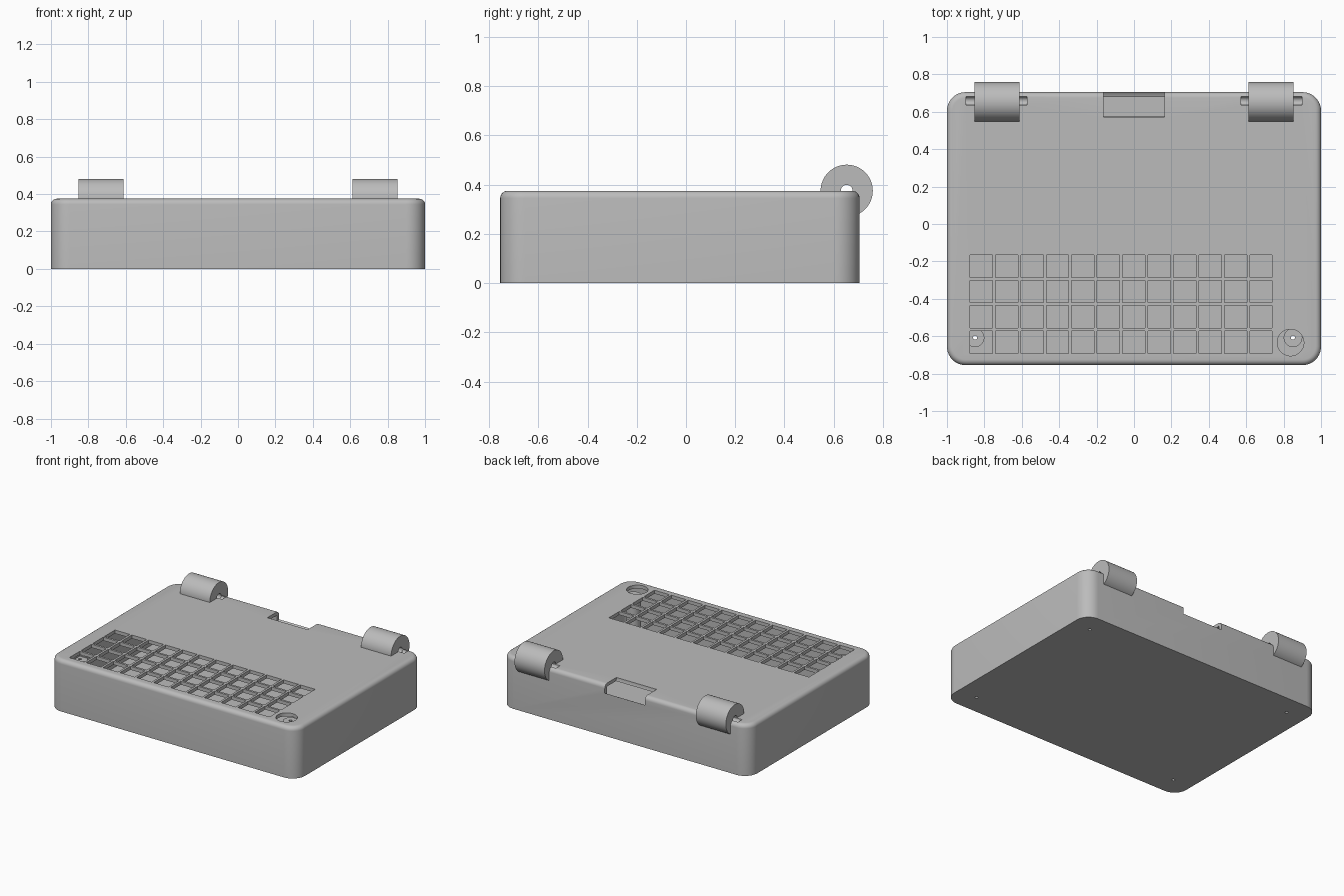
import bpy, bmesh
from math import radians
from mathutils import Matrix, Vector

cube = bpy.data.objects.get("Cube")
if cube:
    bpy.data.objects.remove(cube, do_unlink=True)

GREY = (0.5, 0.5, 0.5, 1)
grey = bpy.data.materials.new("plain grey")
grey.use_nodes = True
grey.diffuse_color = GREY
grey.node_tree.nodes["Principled BSDF"].inputs["Base Color"].default_value = GREY

TOP, BACK, FRONT = 0.375, 0.705, -0.755
WALL = 0.025
MID_Y = (BACK + FRONT) / 2
AXIS_Y = 0.653


def add_box(bm, lo, hi):
    lo, hi = Vector(lo), Vector(hi)
    m = Matrix.Translation((lo + hi) / 2) @ Matrix.Diagonal((*(hi - lo), 1))
    return bmesh.ops.create_cube(bm, size=1, matrix=m)["verts"]


def add_rod(bm, centre, radius, length, along_x=False, sides=48):
    m = Matrix.Translation(centre)
    if along_x:
        m = m @ Matrix.Rotation(radians(90), 4, "Y")
    bmesh.ops.create_cone(bm, cap_ends=True, segments=sides, radius1=radius,
                          radius2=radius, depth=length, matrix=m)


def finish(bm, name):
    bmesh.ops.recalc_face_normals(bm, faces=bm.faces)
    mesh = bpy.data.meshes.new(name)
    bm.to_mesh(mesh)
    bm.free()
    mesh.materials.append(grey)
    obj = bpy.data.objects.new(name, mesh)
    bpy.context.scene.collection.objects.link(obj)
    return obj


def combine(target, tool, operation="DIFFERENCE"):
    mod = target.modifiers.new("cut", "BOOLEAN")
    mod.operation, mod.solver, mod.object = operation, "EXACT", tool
    bpy.context.view_layer.update()
    result = target.evaluated_get(bpy.context.evaluated_depsgraph_get())
    mesh = bpy.data.meshes.new_from_object(result)
    target.modifiers.clear()
    target.data = mesh
    bpy.data.objects.remove(tool, do_unlink=True)


def smooth(obj):
    bpy.ops.object.select_all(action="DESELECT")
    obj.select_set(True)
    bpy.context.view_layer.objects.active = obj
    bpy.ops.object.shade_smooth_by_angle(angle=radians(30))


def rounded_case(name, inset, z0, z1, top_radius):
    bm = bmesh.new()
    add_box(bm, (-1 + inset, FRONT + inset, z0), (1 - inset, BACK - inset, z1))
    upright = [e for e in bm.edges if abs(e.verts[0].co.z - e.verts[1].co.z) > 0.1]
    bmesh.ops.bevel(bm, geom=upright, offset=0.1 - inset, segments=10,
                    profile=0.5, affect="EDGES")
    if top_radius:
        rim = [e for e in bm.edges if all(abs(v.co.z - z1) < 1e-4 for v in e.verts)]
        bmesh.ops.bevel(bm, geom=rim, offset=top_radius, segments=6,
                        profile=0.5, affect="EDGES", clamp_overlap=False)
    return finish(bm, name)


# Hollow case
case = rounded_case("case", 0, 0, TOP, 0.03)
combine(case, rounded_case("cavity", WALL, WALL, TOP - WALL, 0))

# Screw posts inside the corners
corners = [(sx * 0.85, MID_Y + sy * 0.583) for sx in (-1, 1) for sy in (-1, 1)]
bm = bmesh.new()
for x, y in corners:
    add_rod(bm, (x, y, 0.1775), 0.05, 0.335, sides=32)
combine(case, finish(bm, "posts"), "UNION")

# Screw holes through the bottom and posts
bm = bmesh.new()
for x, y in corners:
    add_rod(bm, (x, y, 0.145), 0.011, 0.404, sides=16)
combine(case, finish(bm, "screw_holes"))

# Key openings, round opening and hinge pin grooves
bm = bmesh.new()
for col in range(12):
    for row in range(4):
        x, y = -0.877 + col * 0.136, -0.692 + row * 0.1355
        add_box(bm, (x, y, 0.34), (x + 0.12, y + 0.12, 0.42))
add_rod(bm, (0.837, -0.634, 0.39), 0.071, 0.085)
for side in (-1, 1):
    add_rod(bm, (side * 0.735, AXIS_Y + 0.005, TOP), 0.023, 0.325, True, 24)
combine(case, finish(bm, "openings"))

# Curved cable notch in the back edge
bm = bmesh.new()
add_rod(bm, (0, AXIS_Y, TOP), 0.082, 0.325, True)
combine(case, finish(bm, "notch"))
smooth(case)

# Hinge barrels with a pin bore
for side, name in ((1, "left_hinge"), (-1, "right_hinge")):
    bm = bmesh.new()
    add_rod(bm, (side * 0.732, AXIS_Y, TOP), 0.106, 0.242, True, 64)
    hinge = finish(bm, name)
    bm = bmesh.new()
    add_rod(bm, (side * 0.732, AXIS_Y, TOP), 0.024, 0.4, True, 24)
    combine(hinge, finish(bm, "bore"))
    smooth(hinge)
